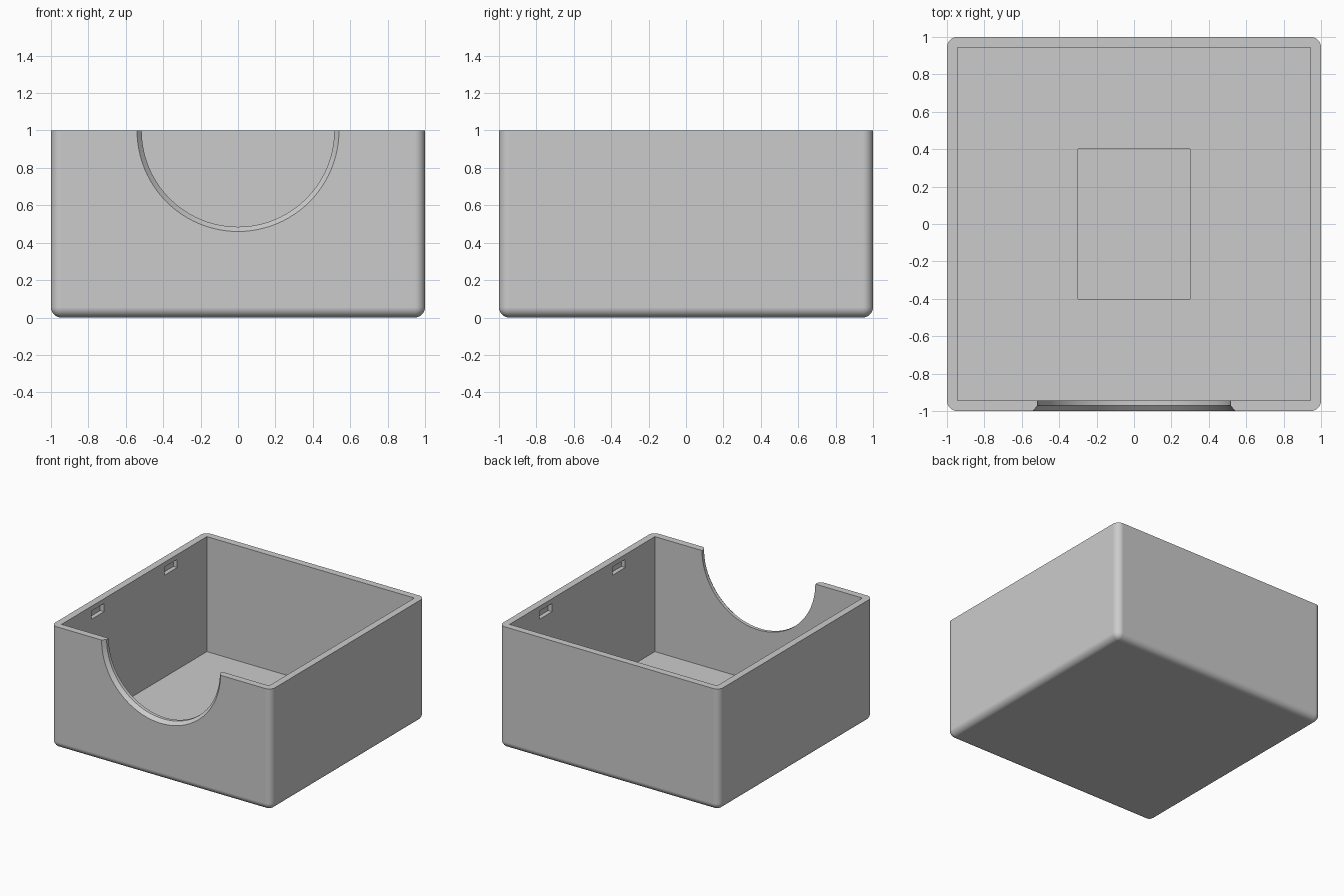
import bpy, bmesh, math
from mathutils import Matrix, Vector

default = bpy.data.objects.get("Cube")
if default:
    bpy.data.objects.remove(default, do_unlink=True)

WALL = 0.057
INNER = 1 - WALL
FLOOR = 0.055

grey = bpy.data.materials.new("light_grey")
grey.use_nodes = True
grey.diffuse_color = (0.6, 0.6, 0.6, 1)
grey.node_tree.nodes["Principled BSDF"].inputs["Base Color"].default_value = (0.6, 0.6, 0.6, 1)


def make_object(name, bm):
    bmesh.ops.recalc_face_normals(bm, faces=bm.faces)
    mesh = bpy.data.meshes.new(name)
    bm.to_mesh(mesh)
    bm.free()
    mesh.materials.append(grey)
    obj = bpy.data.objects.new(name, mesh)
    bpy.context.collection.objects.link(obj)
    return obj


def block_mesh(low, high):
    low, high = Vector(low), Vector(high)
    bm = bmesh.new()
    bmesh.ops.create_cube(bm, size=1, matrix=Matrix.Translation((low + high) / 2)
                          @ Matrix.Diagonal((*(high - low), 1)))
    return bm


def cut(target, cutter):
    cutter.hide_render = True
    mod = target.modifiers.new("cut", "BOOLEAN")
    mod.operation = "DIFFERENCE"
    mod.solver = "EXACT"
    mod.object = cutter
    bpy.context.view_layer.objects.active = target
    bpy.ops.object.modifier_apply(modifier=mod.name)
    bpy.data.objects.remove(cutter, do_unlink=True)


# Solid body: rounded everywhere except around the top rim
bm = block_mesh((-1, -1, 0), (1, 1, 1))
soft = [e for e in bm.edges if min(v.co.z for v in e.verts) < 0.5]
bmesh.ops.bevel(bm, geom=soft, offset=0.055, offset_type="OFFSET",
                segments=8, profile=0.5, affect="EDGES")
box = make_object("open_box", bm)

# Cavity and shallow floor recess
cut(box, make_object("cavity_cutter", block_mesh((-INNER, -INNER, FLOOR), (INNER, INNER, 1.2))))
cut(box, make_object("recess_cutter", block_mesh((-0.3, -0.4, 0.03), (0.3, 0.4, 0.2))))

# Blind catch slots near the rim of both side walls
for side in (-1, 1):
    for y in (-0.475, 0.475):
        xs = sorted((side * 0.9, side * 0.978))
        cut(box, make_object("slot_cutter", block_mesh(
            (xs[0], y - 0.083, 0.893), (xs[1], y + 0.083, 0.96))))

# Half-round front opening with a chamfered outer edge
profile = [(0, -1.06), (0.59, -1.06), (0.515, -0.97), (0.515, -0.85), (0, -0.85)]
bm = bmesh.new()
verts = [bm.verts.new((r, y, 1)) for r, y in profile]
edges = [bm.edges.new(pair) for pair in zip(verts, verts[1:])]
bmesh.ops.spin(bm, geom=verts + edges, cent=(0, 0, 1), axis=(0, 1, 0),
               angle=math.tau, steps=96, use_merge=True)
bmesh.ops.remove_doubles(bm, verts=bm.verts, dist=0.0001)
cut(box, make_object("arch_cutter", bm))

# Smooth fillets with flat walls
bpy.ops.object.select_all(action="DESELECT")
box.select_set(True)
bpy.context.view_layer.objects.active = box
bpy.ops.object.shade_smooth_by_angle(angle=math.radians(30))
weighted = box.modifiers.new("flat_walls", "WEIGHTED_NORMAL")
weighted.keep_sharp = True
